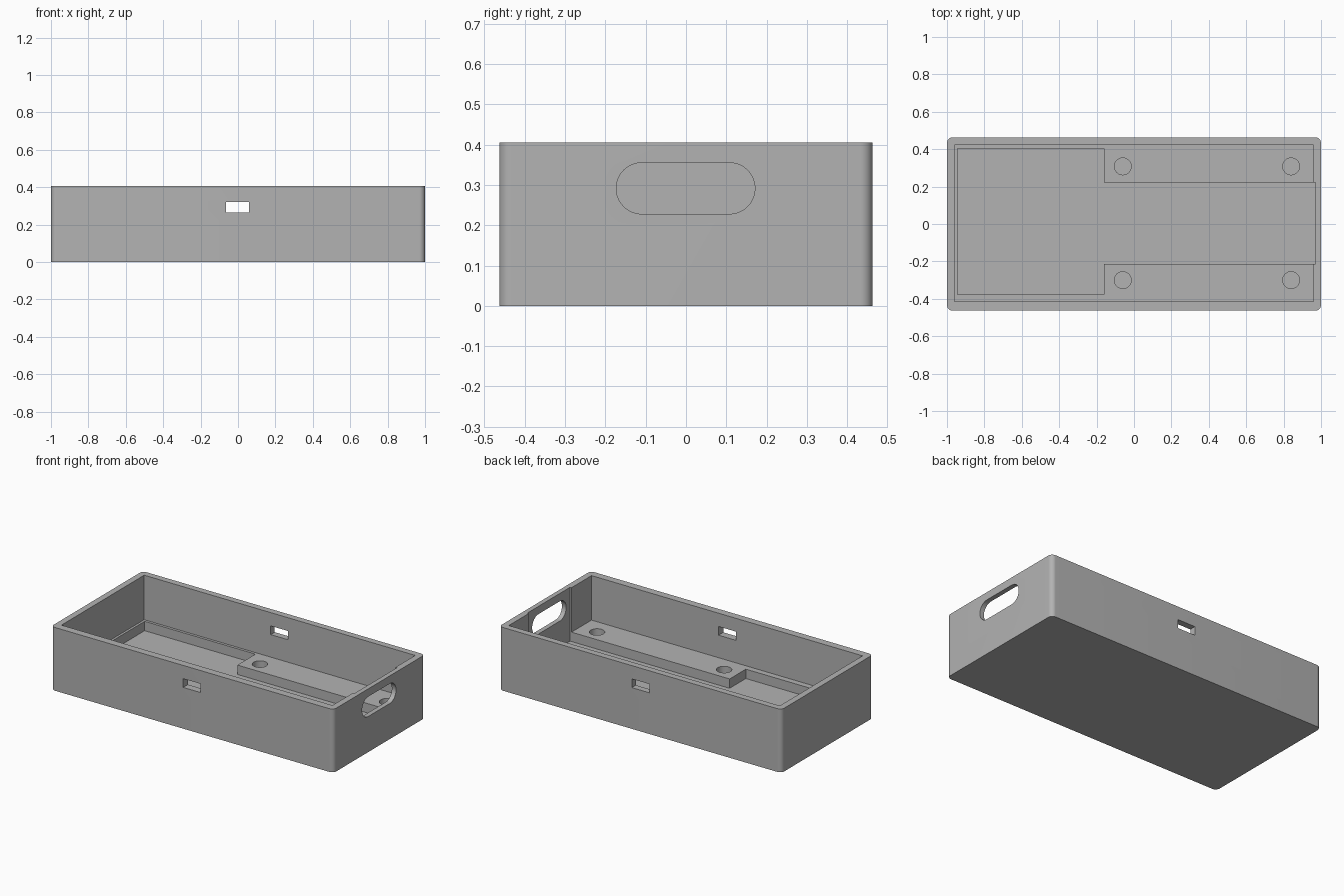
import bpy, bmesh, math
from mathutils import Matrix

old = bpy.data.objects.get("Cube")
if old:
    bpy.data.objects.remove(old, do_unlink=True)

grey = bpy.data.materials.new("plain_grey")
grey.use_nodes = True
COLOUR = (0.45, 0.45, 0.45, 1)
grey.diffuse_color = COLOUR
grey.node_tree.nodes["Principled BSDF"].inputs["Base Color"].default_value = COLOUR


def finish(name, bm):
    mesh = bpy.data.meshes.new(name)
    bmesh.ops.recalc_face_normals(bm, faces=bm.faces)
    bm.to_mesh(mesh)
    bm.free()
    mesh.materials.append(grey)
    obj = bpy.data.objects.new(name, mesh)
    bpy.context.collection.objects.link(obj)
    return obj


def box(name, x, y, z, radius=0, axis=2):
    """Box from ranges; edges along the axis are rounded by radius."""
    bm = bmesh.new()
    bmesh.ops.create_cube(bm, size=1)
    for v in bm.verts:
        for i, (low, high) in enumerate((x, y, z)):
            v.co[i] = low if v.co[i] < 0 else high
    if radius:
        edges = [e for e in bm.edges
                 if abs((e.verts[0].co - e.verts[1].co).normalized()[axis]) > 0.9]
        bmesh.ops.bevel(bm, geom=edges, offset=radius, segments=12,
                        affect='EDGES', profile=0.5)
        bmesh.ops.remove_doubles(bm, verts=bm.verts, dist=1e-5)
    return finish(name, bm)


def drill(name, x, y, low, high, radius):
    bm = bmesh.new()
    bmesh.ops.create_cone(bm, cap_ends=True, segments=48, radius1=radius,
                          radius2=radius, depth=high - low,
                          matrix=Matrix.Translation((x, y, (low + high) / 2)))
    return finish(name, bm)


HEIGHT, LEDGE, FLOOR, ABOVE = 0.405, 0.12, 0.06, 0.6

# Outer tray block with rounded upright edges
tray = box("tray", (-1, 1), (-0.463, 0.463), (0, HEIGHT), 0.03)

# Main cavity, deep pocket, channel, slots through both long walls, handle hole
cutters = [
    box("cavity_cutter", (-0.96, 0.96), (-0.415, 0.422), (LEDGE, ABOVE)),
    box("pocket_cutter", (-0.945, -0.16), (-0.377, 0.405), (FLOOR, 0.2)),
    box("channel_cutter", (-0.2, 0.97), (-0.213, 0.222), (FLOOR, ABOVE)),
    box("slot_cutter", (-0.064, 0.06), (-0.6, 0.6), (0.264, 0.32)),
    box("handle_cutter", (0.9, 1.1), (-0.173, 0.171), (0.228, 0.355), 0.0634, 0),
]
# Four round screw recesses in the raised ledges
for x in (-0.06, 0.84):
    for y in (-0.3, 0.308):
        cutters.append(drill("recess_cutter", x, y, FLOOR, 0.2, 0.045))

bpy.context.view_layer.objects.active = tray
for cutter in cutters:
    cutter.hide_render = True
    mod = tray.modifiers.new("cut", 'BOOLEAN')
    mod.operation = 'DIFFERENCE'
    mod.solver = 'EXACT'
    mod.object = cutter
    bpy.ops.object.modifier_apply(modifier=mod.name)
for cutter in cutters:
    bpy.data.objects.remove(cutter, do_unlink=True)

# Smooth the rounded edges, keep the rest crisp
bpy.ops.object.select_all(action='DESELECT')
tray.select_set(True)
bpy.ops.object.shade_smooth_by_angle(angle=math.radians(30))
